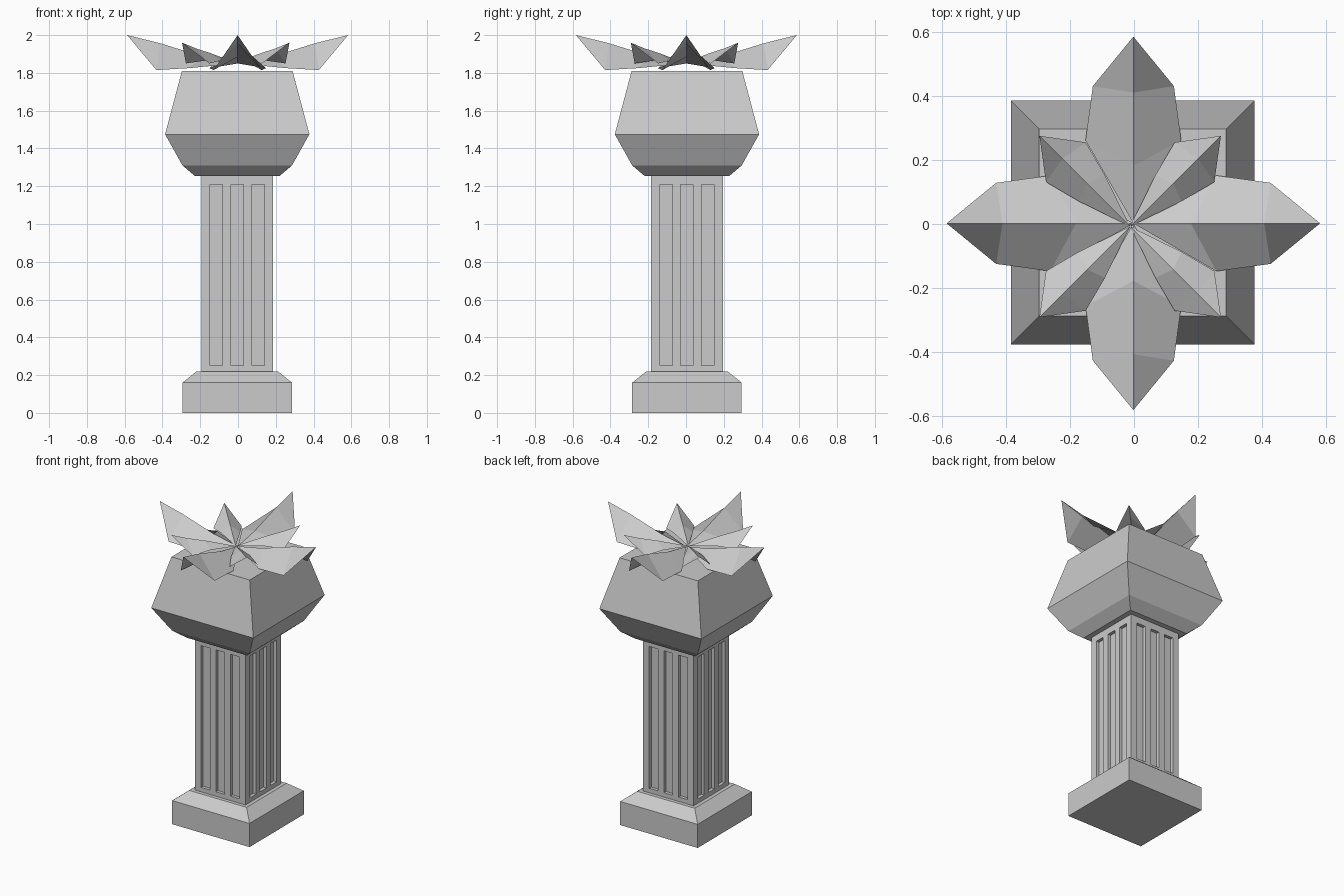
import bpy, bmesh, math
from mathutils import Vector, Matrix

cube = bpy.data.objects.get("Cube")
if cube:
    bpy.data.objects.remove(cube)

stone = bpy.data.materials.new("pale_stone")
stone.use_nodes = True
stone.diffuse_color = (0.6, 0.6, 0.6, 1)
stone.node_tree.nodes["Principled BSDF"].inputs["Base Color"].default_value = (0.6, 0.6, 0.6, 1)


def finish(name, bm, location):
    mesh = bpy.data.meshes.new(name)
    bm.to_mesh(mesh)
    bm.free()
    mesh.materials.append(stone)
    obj = bpy.data.objects.new(name, mesh)
    obj.location = location
    bpy.context.collection.objects.link(obj)
    return obj


def square_stack(name, profile, location):
    """Loft square rings given as (half width, height) and cap both ends."""
    bm = bmesh.new()
    rings = [[bm.verts.new((sx * h, sy * h, z))
              for sx, sy in ((-1, -1), (1, -1), (1, 1), (-1, 1))] for h, z in profile]
    for low, high in zip(rings, rings[1:]):
        for i in range(4):
            j = (i + 1) % 4
            bm.faces.new((low[i], low[j], high[j], high[i]))
    bm.faces.new(rings[0][::-1])
    bm.faces.new(rings[-1])
    return finish(name, bm, location)


def fluted_shaft(name, half, bottom, top, location):
    """Square shaft with three sunken flutes on each side."""
    bm = bmesh.new()
    bmesh.ops.create_cube(bm, size=1, matrix=Matrix.Translation((0, 0, (bottom + top) / 2))
                          @ Matrix.Diagonal((2 * half, 2 * half, top - bottom, 1)))
    centres, flute = (-0.11, 0, 0.11), 0.033
    cuts = [(Vector((0, 0, z)), Vector((0, 0, 1))) for z in (0.25, 1.21)]
    for c in centres:
        for e in (c - flute, c + flute):
            cuts += [(axis * e, axis) for axis in (Vector((1, 0, 0)), Vector((0, 1, 0)))]
    for co, no in cuts:
        bmesh.ops.bisect_plane(bm, geom=bm.verts[:] + bm.edges[:] + bm.faces[:],
                               plane_co=co, plane_no=no)
    sunken = []
    for f in bm.faces:
        c = f.calc_center_median()
        side = c.y if abs(f.normal.x) > 0.5 else c.x
        if abs(f.normal.z) < 0.5 and 0.25 < c.z < 1.21 and any(abs(side - k) < 0.01 for k in centres):
            sunken.append(f)
    bmesh.ops.inset_individual(bm, faces=sunken, thickness=0, depth=-0.022)
    return finish(name, bm, location)


def petal(name, ridge, edge, tip, angle, location):
    """Leaf with a raised ridge (r, z) and drooping edges (r, w, z)."""
    bm = bmesh.new()
    centre = [bm.verts.new((r, 0, z)) for r, z in ridge]
    end = bm.verts.new((tip[0], 0, tip[1]))
    for s in (1, -1):
        rim = [bm.verts.new((r, s * w, z)) for r, w, z in edge]
        quads = [(centre[0], rim[0], centre[1])]
        for i in range(len(rim) - 1):
            quads.append((centre[i + 1], rim[i], rim[i + 1], centre[i + 2]))
        quads.append((centre[-1], rim[-1], end))
        for q in quads:
            bm.faces.new(q if s < 0 else q[::-1])
    bmesh.ops.rotate(bm, verts=bm.verts, matrix=Matrix.Rotation(angle, 3, "Z"))
    return finish(name, bm, location)


# Column
axis = (-0.004, 0.005, 0)
square_stack("base", [(0.29, 0), (0.29, 0.16), (0.215, 0.22)], axis)
fluted_shaft("shaft", 0.19, 0.22, 1.26, axis)
square_stack("capital", [(0.225, 1.255), (0.29, 1.31), (0.382, 1.475), (0.293, 1.81)], axis)

# Flower
heart = (-0.002, 0.002, 0)
for i, side in enumerate(("left", "back", "right", "front")):
    turn = i * math.pi / 2
    petal("large_petal_" + side, [(0, 1.85), (0.18, 1.885), (0.41, 1.957)],
          [(0.26, 0.15, 1.825), (0.43, 0.127, 1.815)], (0.585, 2.0), turn, heart)
    petal("small_petal_" + side, [(0, 1.853), (0.19, 1.905), (0.30, 1.93)],
          [(0.17, 0.058, 1.865), (0.285, 0.088, 1.85)], (0.402, 1.96),
          turn + math.pi / 4, (-0.012, -0.008, 0))
